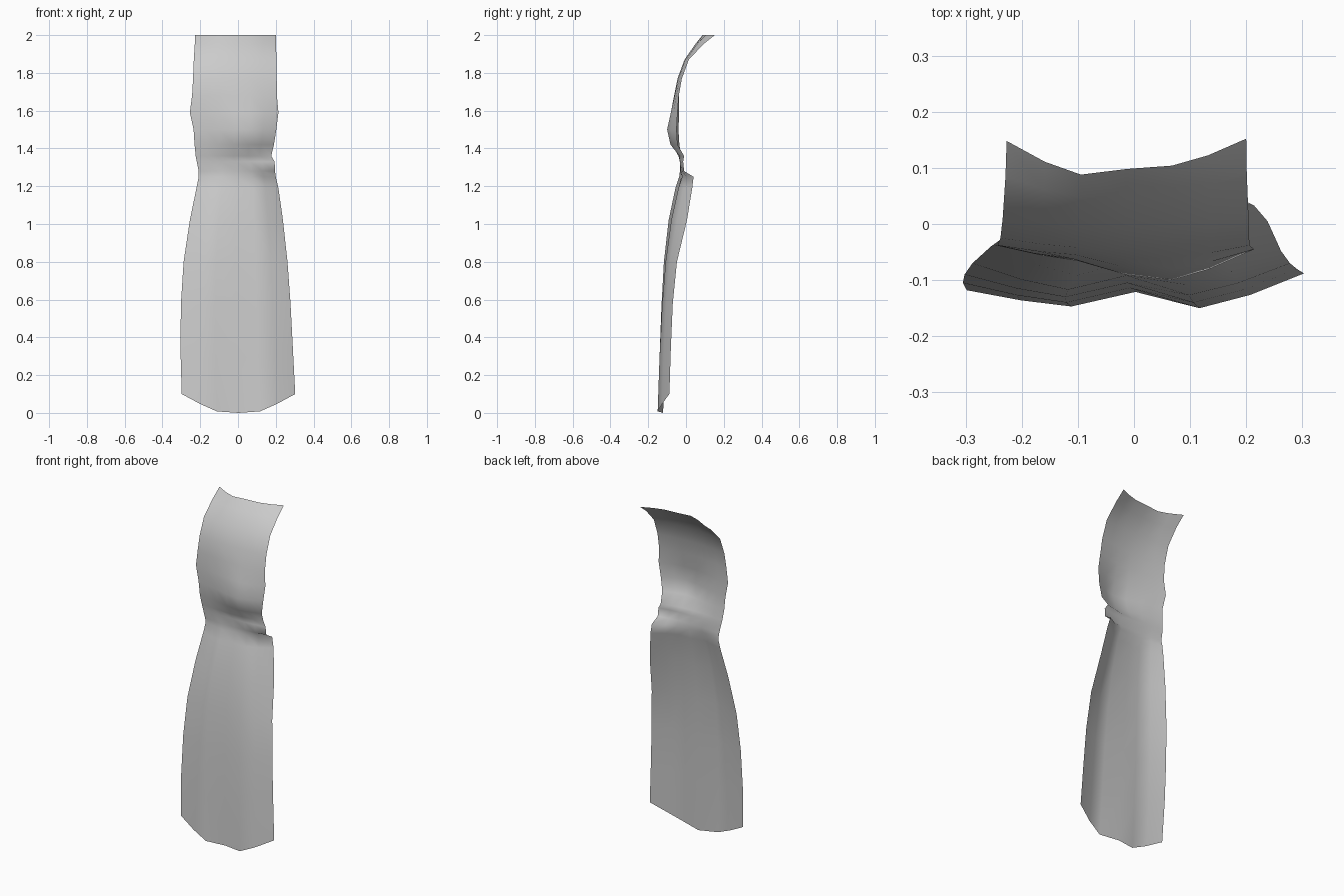
import bpy, bmesh, math

# Column positions across the cloth, as a fraction of its half width
COLS = (-1, -0.68, -0.38, 0.0, 0.38, 0.68, 1)

# Each row: height, left x, right x, depth at left / mid-left / centre / mid-right / right
ROWS = [
    (2.00, -0.227, 0.200, 0.148, 0.088, 0.098, 0.104, 0.152),
    (1.95, -0.229, 0.201, 0.085, 0.048, 0.052, 0.056, 0.090),
    (1.87, -0.234, 0.204, 0.010, -0.006, -0.008, -0.004, 0.015),
    (1.77, -0.238, 0.205, -0.025, -0.042, -0.045, -0.040, -0.022),
    (1.68, -0.243, 0.206, -0.038, -0.055, -0.063, -0.060, -0.038),
    (1.59, -0.255, 0.214, -0.036, -0.062, -0.076, -0.080, -0.045),
    (1.50, -0.235, 0.203, -0.040, -0.066, -0.090, -0.100, -0.050),
    (1.42, -0.230, 0.190, -0.035, -0.055, -0.074, -0.082, -0.045),
    (1.36, -0.224, 0.176, -0.025, -0.038, -0.040, -0.035, -0.010),
    (1.33, -0.218, 0.194, -0.022, -0.033, -0.032, -0.032, -0.015),
    (1.28, -0.208, 0.196, -0.018, -0.032, -0.030, -0.028, -0.010),
    (1.25, -0.208, 0.200, -0.010, -0.036, -0.025, -0.020, 0.040),
    (1.19, -0.220, 0.214, -0.015, -0.056, -0.036, -0.040, 0.033),
    (1.02, -0.255, 0.238, -0.040, -0.092, -0.066, -0.078, 0.005),
    (0.80, -0.288, 0.262, -0.070, -0.117, -0.092, -0.108, -0.048),
    (0.58, -0.302, 0.278, -0.090, -0.130, -0.105, -0.127, -0.070),
    (0.35, -0.305, 0.290, -0.105, -0.140, -0.114, -0.140, -0.080),
    (0.10, -0.298, 0.303, -0.118, -0.147, -0.121, -0.150, -0.088),
]
HEM_DROP = (0, 0.052, 0.092, 0.10, 0.092, 0.052, 0)


def depth_row(l, ml, c, mr, r):
    """Spread five depths over the seven columns."""
    return (l, 0.62 * ml + 0.38 * l, ml, c, mr, 0.62 * mr + 0.38 * r, r)


# Cloth panel: one open sheet lofted from the rows
bm = bmesh.new()
grid = []
for z, xl, xr, *d in ROWS:
    mid, half = (xl + xr) / 2, (xr - xl) / 2
    drop = max(0, 1 - (z - 0.10) / 0.6)
    grid.append([bm.verts.new((mid + half * t, y, z - h * drop))
                 for t, y, h in zip(COLS, depth_row(*d), HEM_DROP)])
for a, b in zip(grid, grid[1:]):
    for i in range(len(COLS) - 1):
        f = bm.faces.new((a[i], b[i], b[i + 1], a[i + 1]))
        f.smooth = True
mesh = bpy.data.meshes.new("cloth_panel")
bm.to_mesh(mesh)
bm.free()
panel = bpy.data.objects.new("cloth_panel", mesh)
bpy.context.collection.objects.link(panel)

# Plain grey cloth
grey = bpy.data.materials.new("grey cloth")
grey.diffuse_color = (0.6, 0.6, 0.6, 1)
mesh.materials.append(grey)
